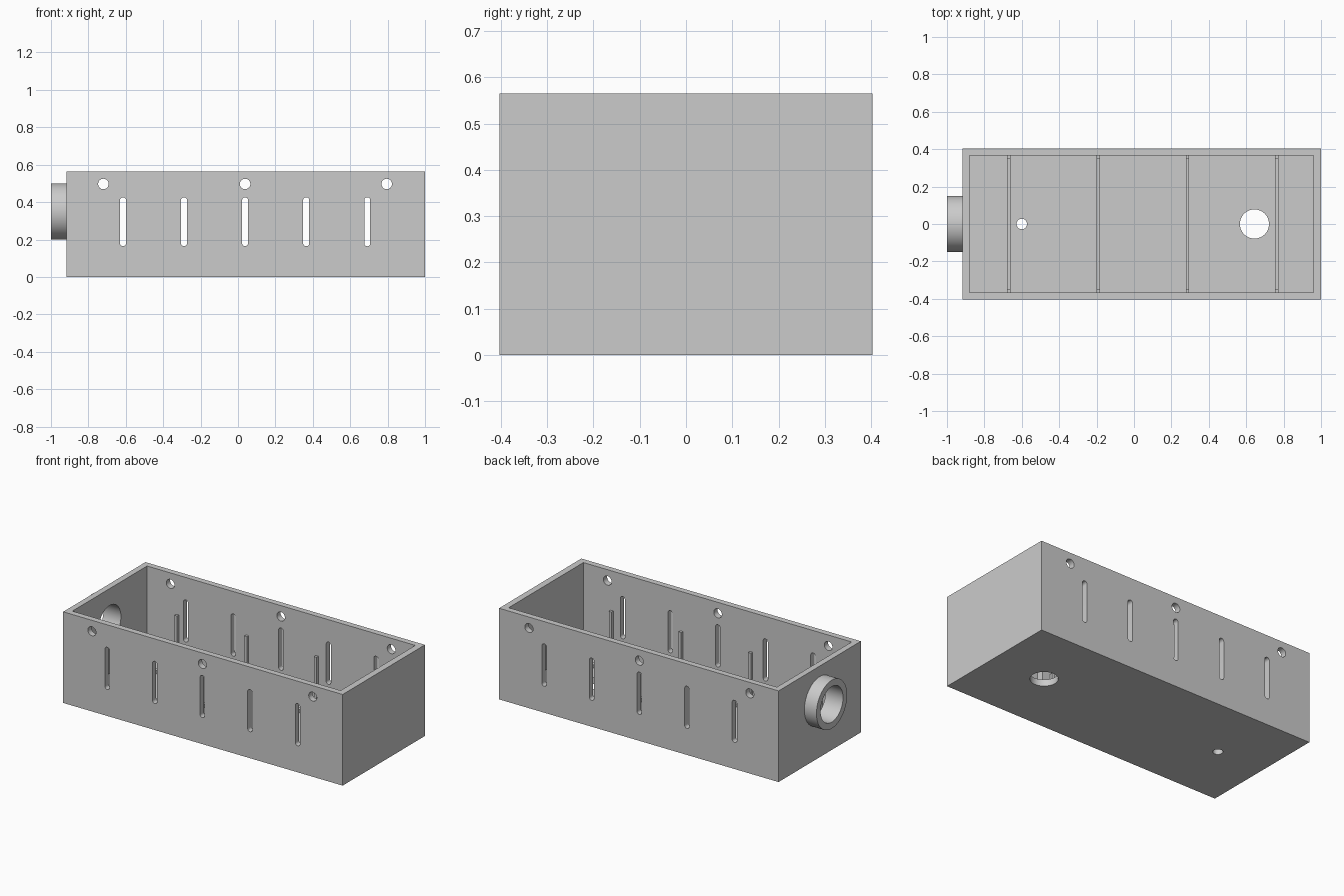
import bpy, math
from mathutils import Matrix

default = bpy.data.objects.get("Cube")
if default:
    bpy.data.objects.remove(default, do_unlink=True)

grey = bpy.data.materials.new("plain_grey")
grey.use_nodes = True
colour = (0.6, 0.6, 0.6, 1)
grey.diffuse_color = colour
grey.node_tree.nodes["Principled BSDF"].inputs["Base Color"].default_value = colour

# Main sizes
X0, X1, HALF_Y, HEIGHT = -0.917, 1.0, 0.403, 0.565
IN_X0, IN_X1, IN_Y, FLOOR = -0.88, 0.96, 0.366, 0.04
PORT_Z = 0.35


def box(name, x0, x1, y0, y1, z0, z1):
    bpy.ops.mesh.primitive_cube_add(size=1)
    ob = bpy.context.object
    ob.name = name
    size = Matrix.Diagonal((x1 - x0, y1 - y0, z1 - z0, 1))
    middle = Matrix.Translation(((x0 + x1) / 2, (y0 + y1) / 2, (z0 + z1) / 2))
    ob.data.transform(middle @ size)
    ob.data.materials.append(grey)
    return ob


def rod(name, centre, radius, length, axis="Z", sides=48):
    bpy.ops.mesh.primitive_cylinder_add(vertices=sides, radius=radius, depth=length)
    ob = bpy.context.object
    ob.name = name
    turn = Matrix() if axis == "Z" else Matrix.Rotation(math.pi / 2, 4, "Y" if axis == "X" else "X")
    ob.data.transform(Matrix.Translation(centre) @ turn)
    ob.data.materials.append(grey)
    return ob


def apply_boolean(target, other, operation="DIFFERENCE"):
    other.hide_render = True
    mod = target.modifiers.new("cut", "BOOLEAN")
    mod.operation = operation
    mod.solver = "EXACT"
    mod.object = other
    bpy.context.view_layer.objects.active = target
    bpy.ops.object.modifier_apply(modifier=mod.name)
    bpy.data.objects.remove(other, do_unlink=True)


def smooth(ob):
    bpy.ops.object.select_all(action="DESELECT")
    ob.select_set(True)
    bpy.context.view_layer.objects.active = ob
    bpy.ops.object.shade_smooth_by_angle(angle=math.radians(30))


# Open-topped case
case = box("case", X0, X1, -HALF_Y, HALF_Y, 0, HEIGHT)
apply_boolean(case, box("cavity", IN_X0, IN_X1, -IN_Y, IN_Y, FLOOR, HEIGHT + 0.1))

# Round-ended vent slots through both long walls
SLOT_R, SLOT_LOW, SLOT_HIGH = 0.016, 0.18, 0.41
for i in range(5):
    x = -0.615 + i * 0.3265
    slot = box("slot", x - SLOT_R, x + SLOT_R, -0.5, 0.5, SLOT_LOW, SLOT_HIGH)
    for z in (SLOT_LOW, SLOT_HIGH):
        apply_boolean(slot, rod("slot_end", (x, 0, z), SLOT_R, 1, "Y", 24), "UNION")
    apply_boolean(case, slot)

# Screw holes near the rim
for x in (-0.72, 0.038, 0.795):
    apply_boolean(case, rod("screw_hole", (x, 0, 0.497), 0.028, 1, "Y", 32))

# Floor holes and the end port
apply_boolean(case, rod("large_floor_hole", (0.644, 0, 0), 0.078, 0.3))
apply_boolean(case, rod("small_floor_hole", (-0.6, 0, 0), 0.028, 0.3, sides=32))
apply_boolean(case, rod("port_hole", (X0, 0, PORT_Z), 0.11, 0.2, "X", 64))
smooth(case)

# Collar around the end port
collar = rod("port_collar", ((X0 - 1) / 2, 0, PORT_Z), 0.15, X0 + 1, "X", 64)
apply_boolean(collar, rod("collar_bore", (X0, 0, PORT_Z), 0.11, 0.4, "X", 64))
smooth(collar)

# U-shaped ribs: a low bar over the floor with a post on each long wall
for i in range(4):
    x = -0.67 + i * 0.478
    x0, x1 = x - 0.009, x + 0.009
    box(f"floor_rib_{i + 1}", x0, x1, -IN_Y, IN_Y, FLOOR, FLOOR + 0.02)
    box(f"front_post_{i + 1}", x0, x1, -IN_Y, -IN_Y + 0.018, FLOOR + 0.02, 0.32)
    box(f"back_post_{i + 1}", x0, x1, IN_Y - 0.018, IN_Y, FLOOR + 0.02, 0.32)
